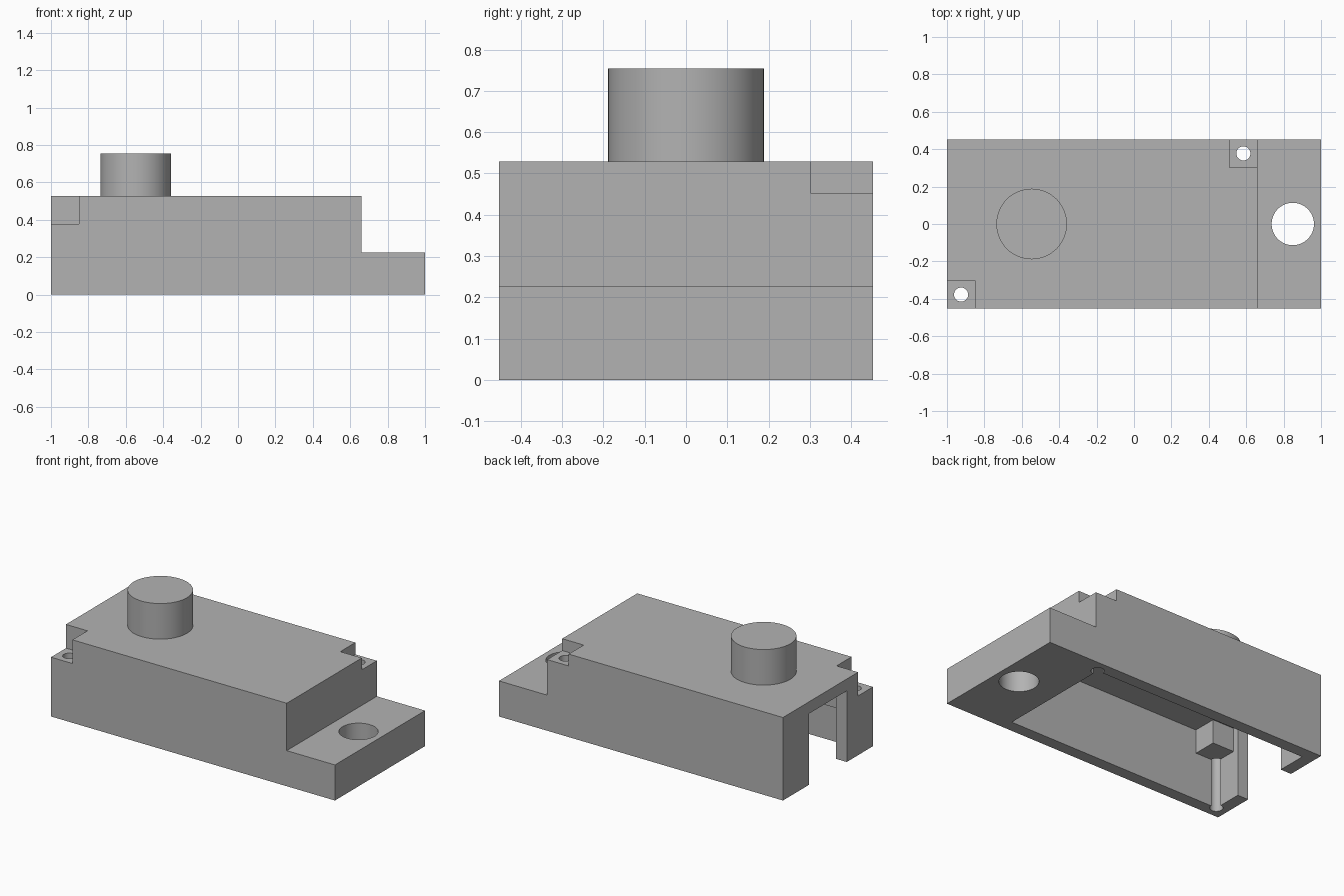
import bpy
import bmesh
from mathutils import Matrix, Vector

U = 2 / 13.25              # one design unit: the part is 13.25 units long
HALF_L, HALF_W = 6.625, 3  # half length and half width, in units
WALL = 0.5
BODY_H, STEP_H = 3.5, 1.5
X0 = -HALF_L               # open end
X1 = X0 + 11               # where the body steps down to the mounting tab

if "Cube" in bpy.data.objects:
    bpy.data.objects.remove(bpy.data.objects["Cube"], do_unlink=True)

grey = bpy.data.materials.new("mid_grey")
grey.use_nodes = True
GREY = (0.45, 0.45, 0.45, 1)
grey.diffuse_color = GREY
grey.node_tree.nodes["Principled BSDF"].inputs["Base Color"].default_value = GREY


def finish(name, bm):
    """Turn a bmesh in design units into a scaled object."""
    bmesh.ops.recalc_face_normals(bm, faces=bm.faces)
    bm.transform(Matrix.Scale(U, 4))
    mesh = bpy.data.meshes.new(name)
    bm.to_mesh(mesh)
    bm.free()
    mesh.materials.append(grey)
    obj = bpy.data.objects.new(name, mesh)
    bpy.context.collection.objects.link(obj)
    return obj


def box(name, low, high):
    low, high = Vector(low), Vector(high)
    bm = bmesh.new()
    bmesh.ops.create_cube(bm, size=1)
    bm.transform(Matrix.Translation((low + high) / 2) @ Matrix.Diagonal((*(high - low), 1)))
    return finish(name, bm)


def cylinder(name, x, y, radius, z0, z1, sides=64):
    bm = bmesh.new()
    bmesh.ops.create_cone(bm, cap_ends=True, segments=sides, radius1=radius,
                          radius2=radius, depth=z1 - z0)
    bm.transform(Matrix.Translation((x, y, (z0 + z1) / 2)))
    return finish(name, bm)


def select_only(obj):
    bpy.ops.object.select_all(action="DESELECT")
    obj.select_set(True)
    bpy.context.view_layer.objects.active = obj


def combine(target, tool, operation):
    """Apply a boolean and discard the helper."""
    tool.hide_render = True
    mod = target.modifiers.new(tool.name, "BOOLEAN")
    mod.operation, mod.object, mod.solver = operation, tool, "EXACT"
    select_only(target)
    bpy.ops.object.modifier_apply(modifier=mod.name)
    bpy.data.objects.remove(tool, do_unlink=True)


# Housing: stepped side profile extruded across the width
bm = bmesh.new()
profile = [(X0, 0), (HALF_L, 0), (HALF_L, STEP_H), (X1, STEP_H), (X1, BODY_H), (X0, BODY_H)]
face = bm.faces.new([bm.verts.new((x, -HALF_W, z)) for x, z in profile])
side = bmesh.ops.extrude_face_region(bm, geom=[face])["geom"]
bmesh.ops.translate(bm, vec=(0, 2 * HALF_W, 0),
                    verts=[v for v in side if isinstance(v, bmesh.types.BMVert)])
housing = finish("housing", bm)

# Hollow underside and the opening in the end wall
ceiling = BODY_H - WALL
inner = HALF_W - WALL
combine(housing, box("cavity", (X0 + WALL, -inner, -1), (X1 - WALL, inner, ceiling)), "DIFFERENCE")
combine(housing, box("end_opening", (X0 - 1, -1.25, -1), (X0 + 1, 1.25, ceiling)), "DIFFERENCE")

# Two opposite screw corners: boss inside, notch outside, hole through
for corner_x, sign, depth in ((X0, 1, 1), (X1, -1, 0.5)):
    corner_y = -sign * HALF_W

    def corner_box(name, start, end, z0, z1):
        xs = sorted((corner_x + sign * start, corner_x + sign * end))
        ys = sorted((corner_y + sign * start, corner_y + sign * end))
        return box(name, (xs[0], ys[0], z0), (xs[1], ys[1], z1))

    floor = BODY_H - depth
    combine(housing, corner_box("boss", WALL / 2, 1.5, floor - WALL, ceiling + 0.25), "UNION")
    combine(housing, corner_box("notch", -1, 1, floor, BODY_H + 1), "DIFFERENCE")
    combine(housing, cylinder("screw_hole", corner_x + sign * WALL, corner_y + sign * WALL,
                              0.25, -1, BODY_H + 1, 32), "DIFFERENCE")

# Mounting hole in the tab
combine(housing, cylinder("mounting_hole", HALF_L - 1, 0, 0.75, -1, BODY_H), "DIFFERENCE")

# Round button on top
button = cylinder("button", X0 + 3, 0, 1.25, BODY_H, BODY_H + 1.5)

for obj in (housing, button):
    select_only(obj)
    bpy.ops.object.shade_smooth_by_angle()
